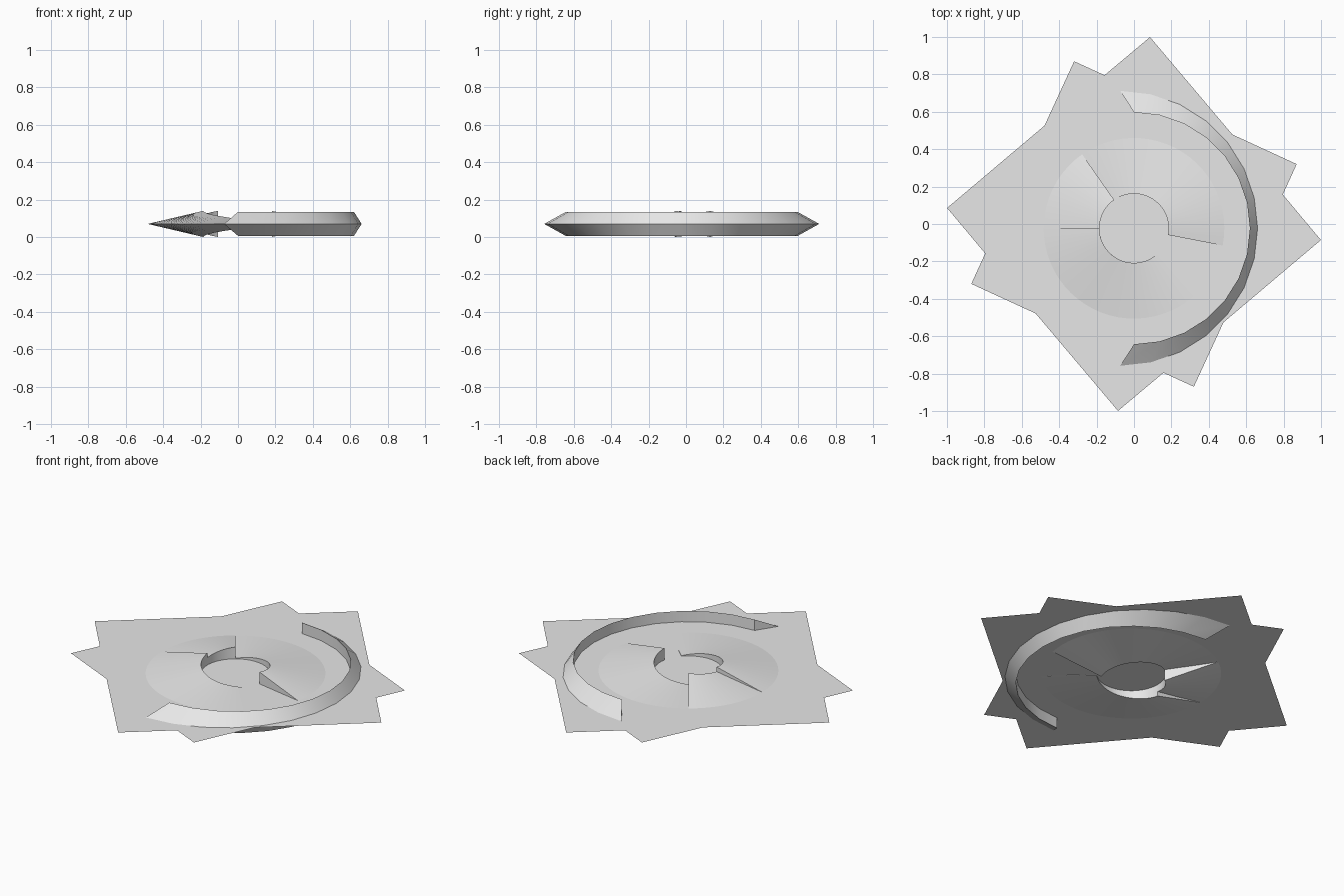
import bpy, bmesh, math
from mathutils import Vector

cube = bpy.data.objects.get("Cube")
if cube:
    bpy.data.objects.remove(cube, do_unlink=True)

MID = 0.07          # height of the flat sheet and of every cutting edge
CY = -0.023         # centre of the round parts in y

grey = bpy.data.materials.new("light_grey")
grey.use_nodes = True
grey.diffuse_color = (0.8, 0.8, 0.8, 1)
grey.node_tree.nodes["Principled BSDF"].inputs["Base Color"].default_value = (0.8, 0.8, 0.8, 1)


def finish(name, bm, smooth=True):
    mesh = bpy.data.meshes.new(name)
    bm.to_mesh(mesh)
    bm.free()
    mesh.materials.append(grey)
    obj = bpy.data.objects.new(name, mesh)
    bpy.context.collection.objects.link(obj)
    if smooth:
        bpy.ops.object.select_all(action='DESELECT')
        obj.select_set(True)
        bpy.context.view_layer.objects.active = obj
        bpy.ops.object.shade_smooth_by_angle(angle=math.radians(30))
    return obj


def polar(radius, degrees, z, cx=0.0, cy=CY):
    a = math.radians(degrees)
    return Vector((cx + radius * math.cos(a), cy + radius * math.sin(a), z))


def wedge_loft(name, sections):
    """Join triangular sections (edge, upper, lower) into a closed blade."""
    bm = bmesh.new()
    rows = [[bm.verts.new(p) for p in s] for s in sections]
    for a, b in zip(rows, rows[1:]):
        for i in range(3):
            j = (i + 1) % 3
            bm.faces.new((a[i], a[j], b[j], b[i]))
    bm.faces.new(rows[0][::-1])
    bm.faces.new(rows[-1])
    bmesh.ops.recalc_face_normals(bm, faces=bm.faces)
    return finish(name, bm)


# Flat eight-pointed sheet: outline of two overlapping squares
bm = bmesh.new()
outline = []
for k in range(4):
    for radius, angle in ((1.003, 85.1), (0.811, 101.2), (0.927, 110.2), (0.711, 132.3)):
        outline.append(bm.verts.new(polar(radius, angle + 90 * k, MID, cy=0)))
bm.faces.new(outline)
finish("star_sheet", bm, smooth=False)

# Crescent blade: the outer edge is a half circle shifted towards -x
STEPS = 14
crescent = []
for i in range(STEPS + 1):
    a = -90 + 180 * i / STEPS
    crescent.append((polar(0.735, a, MID, cx=-0.074),
                     polar(0.62, a, MID + 0.064),
                     polar(0.62, a, MID - 0.064)))
wedge_loft("crescent_blade", crescent)

# Three ramped fan blades, tall at the start and fading along the turn
SPAN, SEGS = 137, 24
for n, start in enumerate((-11, 125, 180)):
    sections = []
    for i in range(SEGS + 1):
        t = i / SEGS
        a = start + SPAN * t
        h = 0.07 * (1 - t) + 0.003 * t
        sections.append((polar(0.483, a, MID),
                         polar(0.185, a, MID + h),
                         polar(0.185, a, MID - h)))
    wedge_loft(f"fan_blade_{n + 1}", sections)
